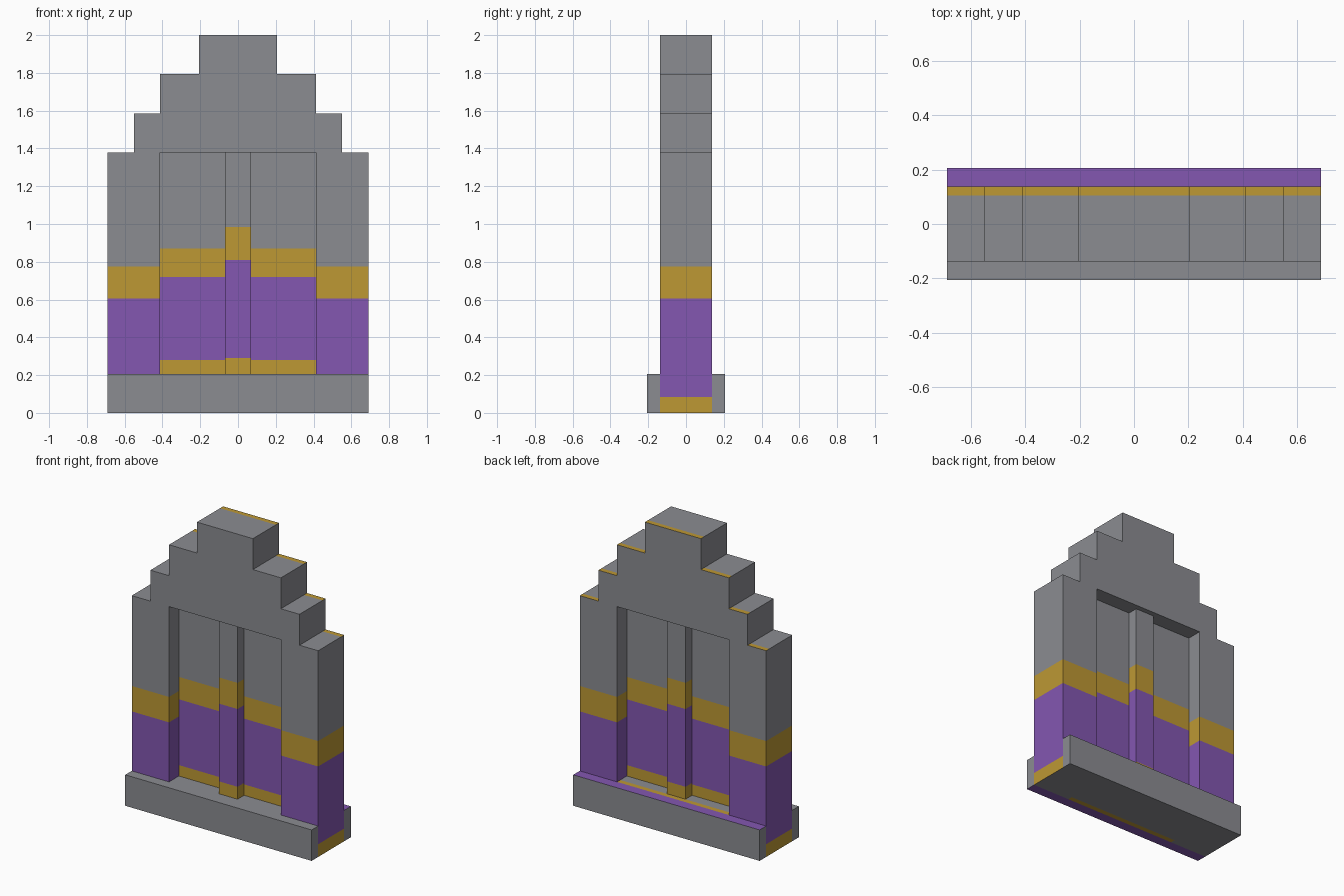
import bpy, bmesh
from mathutils import Vector

if "Cube" in bpy.data.objects:
    bpy.data.objects.remove(bpy.data.objects["Cube"])

U = 2 / 29            # grid unit: the gate is 29 units tall
GREY, GOLD, PURPLE = 0, 1, 2


def material(name, rgb):
    m = bpy.data.materials.new(name)
    lin = [((c / 255 + 0.055) / 1.055) ** 2.4 for c in rgb]
    m.diffuse_color = (*lin, 1)
    m.use_nodes = True
    m.node_tree.nodes["Principled BSDF"].inputs["Base Color"].default_value = m.diffuse_color
    return m


MATS = [material("stone grey", (139, 140, 145)),
        material("gold trim", (189, 152, 52)),
        material("purple panel", (131, 87, 177))]


def extrude_profile(name, pts, half_depth, cuts, rule):
    """Extrude an x-z outline along y, slice it at colour borders, colour by rule."""
    bm = bmesh.new()
    face = bm.faces.new([bm.verts.new((x, -half_depth, z)) for x, z in pts])
    ext = bmesh.ops.extrude_face_region(bm, geom=[face])
    new = [v for v in ext["geom"] if isinstance(v, bmesh.types.BMVert)]
    bmesh.ops.translate(bm, verts=new, vec=(0, 2 * half_depth, 0))
    bmesh.ops.recalc_face_normals(bm, faces=bm.faces[:])
    for axis, values in cuts.items():
        i = "xyz".index(axis)
        normal = Vector((i == 0, i == 1, i == 2))
        for v in values:
            bmesh.ops.bisect_plane(bm, geom=bm.verts[:] + bm.edges[:] + bm.faces[:],
                                   plane_co=normal * v, plane_no=normal, dist=1e-5)
    bm.normal_update()
    for f in bm.faces:
        f.material_index = rule(f.calc_center_median(), f.normal)
    me = bpy.data.meshes.new(name)
    bm.to_mesh(me)
    bm.free()
    for m in MATS:
        me.materials.append(m)
    ob = bpy.data.objects.new(name, me)
    bpy.context.collection.objects.link(ob)
    return ob


def rect(x0, x1, z0, z1):
    return [(x0, z0), (x1, z0), (x1, z1), (x0, z1)]


def bands(low, mid, high):
    """Gold foot, purple field, gold band, grey above."""
    def rule(c, n):
        if c.z < low:
            return GOLD
        if c.z < mid:
            return PURPLE
        return GOLD if c.z < high else GREY
    return rule


# Base plinth with painted ledge, underside and end plates
def base_rule(c, n):
    if abs(n.x) > 0.5:
        if abs(c.y) > 2 * U:
            return GREY
        return GOLD if c.z < 0.085 else PURPLE
    if abs(n.z) > 0.5:
        y = c.y if n.z > 0 else -c.y
        if y > 2 * U:
            return PURPLE
        if y > 0.105 and abs(c.x) < 6 * U:
            return GOLD
    return GREY


extrude_profile("base_plinth", rect(-10 * U, 10 * U, 0, 3 * U), 3 * U,
                {"x": (-6 * U, 6 * U), "y": (-2 * U, -0.105, 0.105, 2 * U), "z": (0.085,)},
                base_rule)

# Stepped gate frame: two legs joined by a stepped gable
half = [(6, 20), (6, 3), (10, 3), (10, 20), (8, 20), (8, 23), (6, 23), (6, 26), (3, 26), (3, 29)]
right = [(x * U, z * U) for x, z in half]
left = [(-x, z) for x, z in reversed(right)]
wall = bands(0.085, 0.605, 0.775)


def frame_rule(c, n):
    if n.z > 0.5:
        return GOLD if c.y > 0.105 else GREY
    if n.z < -0.5 and c.z > 1:
        return GOLD if c.y < -0.105 else GREY
    return wall(c, n)


extrude_profile("stepped_frame", right + left, 2 * U,
                {"z": (0.605, 0.775), "y": (-0.105, 0.105)}, frame_rule)

# Recessed door panel
extrude_profile("door_panel", rect(-6 * U, 6 * U, 3 * U, 20 * U), 0.5 * U,
                {"z": (0.28, 0.72, 0.87)}, bands(0.28, 0.72, 0.87))

# Centre post standing proud of the panel on both sides
extrude_profile("centre_post", rect(-U, U, 3 * U, 20 * U), 1.5 * U,
                {"z": (0.29, 0.81, 0.985)}, bands(0.29, 0.81, 0.985))
